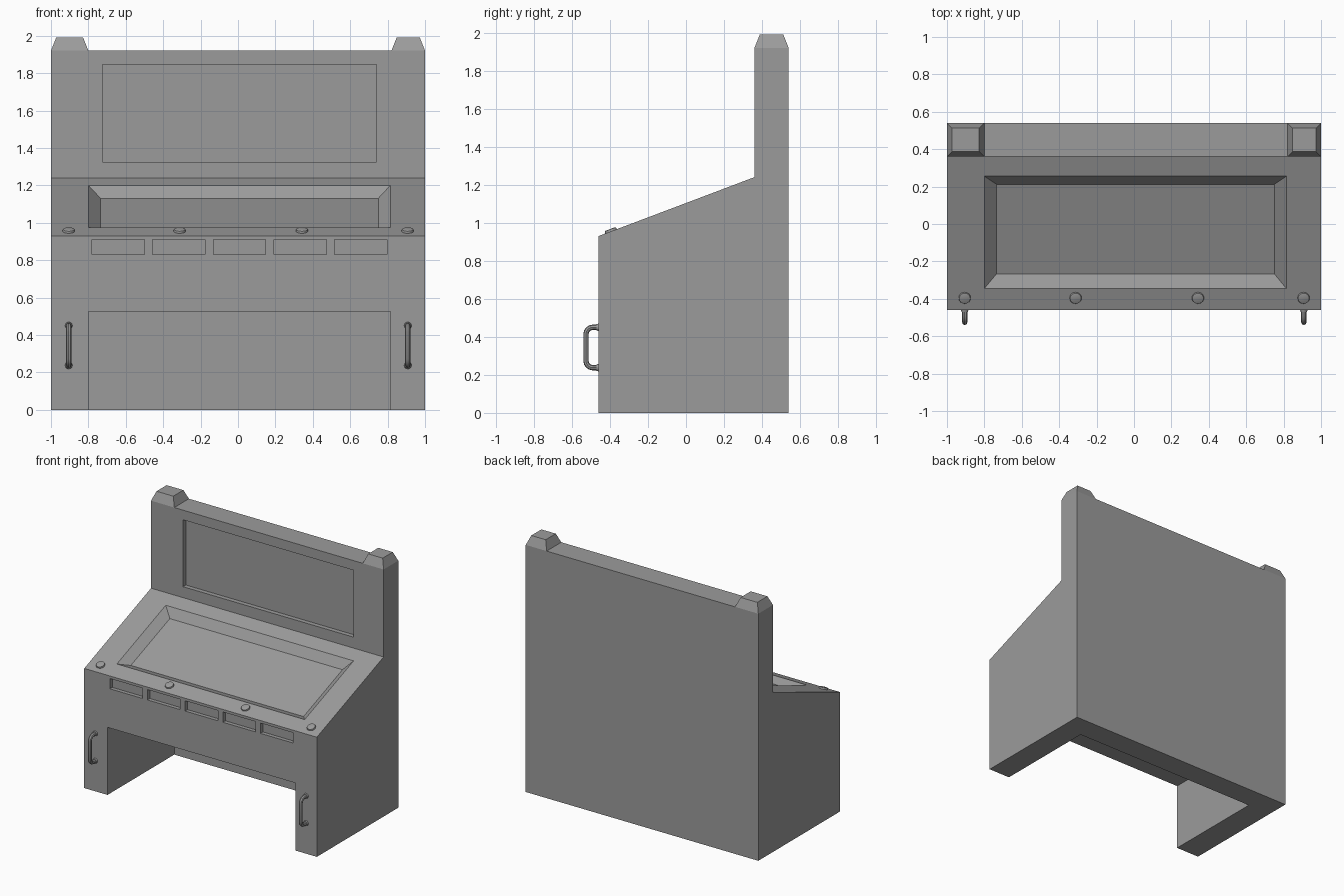
import bpy, bmesh, math
from mathutils import Matrix, Vector

cube = bpy.data.objects.get("Cube")
if cube:
    bpy.data.objects.remove(cube, do_unlink=True)

grey = bpy.data.materials.new("plain grey")
grey.use_nodes = True
colour = (0.33, 0.33, 0.33, 1)
grey.diffuse_color = colour
grey.node_tree.nodes["Principled BSDF"].inputs["Base Color"].default_value = colour


def finish(name, bm):
    bmesh.ops.recalc_face_normals(bm, faces=bm.faces)
    mesh = bpy.data.meshes.new(name)
    bm.to_mesh(mesh)
    bm.free()
    mesh.materials.append(grey)
    obj = bpy.data.objects.new(name, mesh)
    bpy.context.collection.objects.link(obj)
    return obj


def add_frustum(bm, low, high, z0, z1, matrix=Matrix()):
    """Block between two rectangles, each given as (x0, x1, y0, y1)."""
    rings = []
    for (x0, x1, y0, y1), z in ((low, z0), (high, z1)):
        corners = ((x0, y0), (x1, y0), (x1, y1), (x0, y1))
        rings.append([bm.verts.new(matrix @ Vector((x, y, z))) for x, y in corners])
    a, b = rings
    bm.faces.new(a)
    bm.faces.new(b)
    for i in range(4):
        j = (i + 1) % 4
        bm.faces.new((a[i], a[j], b[j], b[i]))


def select_only(obj):
    bpy.ops.object.select_all(action='DESELECT')
    obj.select_set(True)
    bpy.context.view_layer.objects.active = obj


def carve(target, bm):
    cutter = finish("cutter", bm)
    cutter.hide_render = True
    mod = target.modifiers.new("carve", 'BOOLEAN')
    mod.operation = 'DIFFERENCE'
    mod.solver = 'EXACT'
    mod.object = cutter
    select_only(target)
    bpy.ops.object.modifier_apply(modifier=mod.name)
    bpy.data.objects.remove(cutter, do_unlink=True)


FRONT, BACK, PANEL = -0.46, 0.54, 0.36
DESK_LOW, DESK_HIGH, TOP = 0.93, 1.24, 1.92

# Cabinet: side profile extruded across the width
bm = bmesh.new()
profile = [(FRONT, 0), (BACK, 0), (BACK, TOP), (PANEL, TOP), (PANEL, DESK_HIGH), (FRONT, DESK_LOW)]
side = bm.faces.new([bm.verts.new((-1, y, z)) for y, z in profile])
ext = bmesh.ops.extrude_face_region(bm, geom=[side])
bmesh.ops.translate(bm, vec=(2, 0, 0), verts=[v for v in ext["geom"] if isinstance(v, bmesh.types.BMVert)])
cabinet = finish("cabinet", bm)

# Knee opening
bm = bmesh.new()
knee = (-0.8, 0.815, FRONT - 0.2, PANEL)
add_frustum(bm, knee, knee, -0.2, 0.525)
carve(cabinet, bm)

# Upright panel recess
bm = bmesh.new()
screen = (-0.725, 0.74, PANEL - 0.1, PANEL + 0.035)
add_frustum(bm, screen, screen, 1.325, 1.845)
carve(cabinet, bm)

# Row of shallow slots under the desk edge
bm = bmesh.new()
for i in range(5):
    x = -0.78 + 0.324 * i
    slot = (x, x + 0.28, FRONT - 0.1, FRONT + 0.03)
    add_frustum(bm, slot, slot, 0.83, 0.91)
carve(cabinet, bm)

# Sloped desk frame, with its origin on the front edge
tilt = math.atan2(DESK_HIGH - DESK_LOW, PANEL - FRONT)
desk = Matrix.Translation((0, FRONT, DESK_LOW)) @ Matrix.Rotation(tilt, 4, 'X')


def inset(rect, d):
    x0, x1, y0, y1 = rect
    return (x0 + d, x1 - d, y0 + d, y1 - d)


# Bevelled desk tray
bm = bmesh.new()
tray = (-0.8, 0.815, 0.123, 0.765)
add_frustum(bm, inset(tray, 0.065), inset(tray, -0.065), -0.05, 0.05, desk)
carve(cabinet, bm)

# Tapered caps on the top corners
for name, x0, x1 in (("right_cap", -1, -0.8), ("left_cap", 0.82, 1)):
    bm = bmesh.new()
    base = (x0, x1, PANEL, BACK)
    add_frustum(bm, base, inset(base, 0.028), TOP, 1.99)
    finish(name, bm)

# Round buttons along the desk edge
for i, x in enumerate((-0.905, -0.312, 0.342, 0.907)):
    bm = bmesh.new()
    bmesh.ops.create_cone(bm, cap_ends=True, segments=20, radius1=0.032, radius2=0.032, depth=0.02)
    rim = [e for e in bm.edges if all(v.co.z > 0 for v in e.verts)]
    bmesh.ops.bevel(bm, geom=rim, offset=0.007, segments=2, affect='EDGES', profile=0.5)
    bm.transform(desk @ Matrix.Translation((x, 0.07, 0.003)))
    button = finish(f"button_{i + 1}", bm)
    select_only(button)
    bpy.ops.object.shade_smooth_by_angle()

# Pull handles: a bent tube with a small collar at each foot
LOW, HIGH, OUT, BEND = 0.238, 0.45, -0.526, 0.035
for name, x in (("right_handle", -0.905), ("left_handle", 0.908)):
    path = [(FRONT + 0.01, LOW)]
    for cz, start in ((LOW + BEND, -90), (HIGH - BEND, 180)):
        for k in range(5):
            a = math.radians(start - 22.5 * k)
            path.append((OUT + BEND + BEND * math.cos(a), cz + BEND * math.sin(a)))
    path.append((FRONT + 0.01, HIGH))
    curve = bpy.data.curves.new(name, 'CURVE')
    curve.dimensions = '3D'
    curve.bevel_depth = 0.014
    curve.bevel_resolution = 2
    curve.use_fill_caps = True
    spline = curve.splines.new('POLY')
    spline.points.add(len(path) - 1)
    for p, (y, z) in zip(spline.points, path):
        p.co = (x, y, z, 1)
    curve.materials.append(grey)
    handle = bpy.data.objects.new(name, curve)
    bpy.context.collection.objects.link(handle)
    select_only(handle)
    bpy.ops.object.convert(target='MESH')
    bpy.ops.object.shade_smooth_by_angle()

    bm = bmesh.new()
    for z in (LOW, HIGH):
        place = Matrix.Translation((x, FRONT - 0.003, z)) @ Matrix.Rotation(math.pi / 2, 4, 'X')
        bmesh.ops.create_cone(bm, cap_ends=True, segments=12, radius1=0.021, radius2=0.017,
                              depth=0.014, matrix=place)
    finish(name + "_collars", bm)
